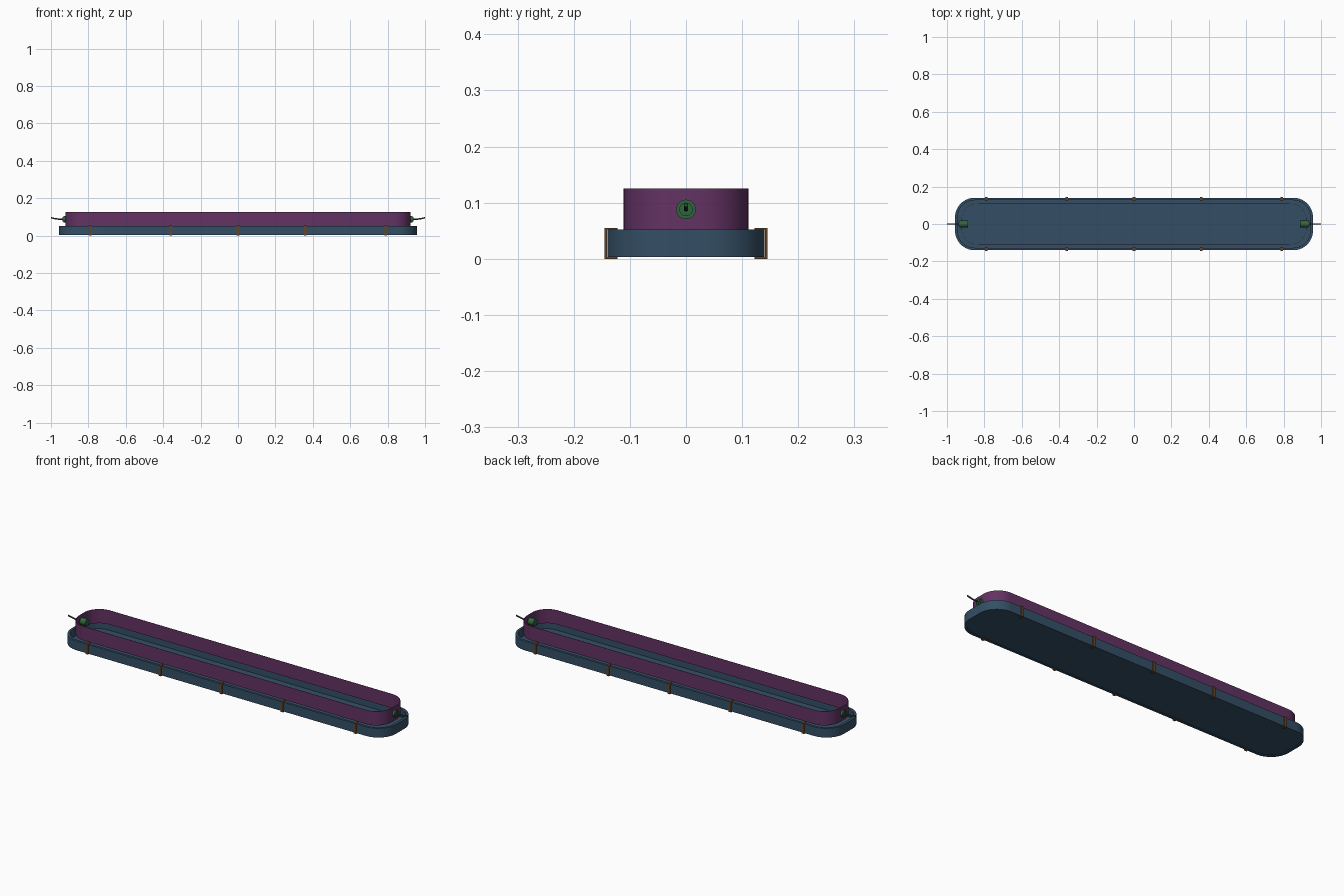
import bpy, bmesh, math
from mathutils import Matrix, Vector

if "Cube" in bpy.data.objects:
    bpy.data.objects.remove(bpy.data.objects["Cube"], do_unlink=True)


def material(name, colour):
    m = bpy.data.materials.new(name)
    m.use_nodes = True
    m.diffuse_color = (*colour, 1)
    m.node_tree.nodes["Principled BSDF"].inputs["Base Color"].default_value = (*colour, 1)
    return m


BLUE = material("slate blue", (0.034, 0.078, 0.13))
PURPLE = material("plum purple", (0.125, 0.032, 0.125))
BROWN = material("clip brown", (0.13, 0.058, 0.02))
GREEN = material("gland green", (0.03, 0.13, 0.045))
DARK_GREEN = material("cable green", (0.02, 0.06, 0.03))


def finish(name, bm, mat, smooth=True):
    bmesh.ops.recalc_face_normals(bm, faces=bm.faces)
    mesh = bpy.data.meshes.new(name)
    bm.to_mesh(mesh)
    bm.free()
    mesh.materials.append(mat)
    ob = bpy.data.objects.new(name, mesh)
    bpy.context.collection.objects.link(ob)
    if smooth:
        bpy.ops.object.select_all(action="DESELECT")
        ob.select_set(True)
        bpy.context.view_layer.objects.active = ob
        bpy.ops.object.shade_smooth_by_angle(angle=math.radians(35))
    return ob


def outline(hx, hy, radius, steps=14):
    """Rounded rectangle outline, counter-clockwise."""
    pts = []
    for q, (sx, sy) in enumerate([(1, 1), (-1, 1), (-1, -1), (1, -1)]):
        for i in range(steps + 1):
            a = (q + i / steps) * math.pi / 2
            pts.append((sx * (hx - radius) + radius * math.cos(a),
                        sy * (hy - radius) + radius * math.sin(a)))
    return pts


def rounded_shell(name, size, profile, mat, closed):
    """Carry an (inset, height) profile around a rounded rectangle."""
    hx, hy, r = size
    bm = bmesh.new()
    loops = [[bm.verts.new((x, y, z)) for x, y in outline(hx - d, hy - d, r - d)]
             for d, z in profile]
    pairs = list(zip(loops, loops[1:]))
    if closed:
        pairs.append((loops[-1], loops[0]))
    else:
        bm.faces.new(loops[0])
        bm.faces.new(loops[-1])
    for a, b in pairs:
        for i in range(len(a)):
            j = (i + 1) % len(a)
            bm.faces.new((a[i], a[j], b[j], b[i]))
    return finish(name, bm, mat)


# Open tray with a recessed underside, and the thin wall standing above it
rounded_shell("tray", (0.957, 0.14, 0.105),
              [(0.012, 0.006), (0.012, 0.003), (0, 0.003),
               (0, 0.052), (0.013, 0.052), (0.013, 0.009)], BLUE, False)
rounded_shell("upper_wall", (0.922, 0.111, 0.09),
              [(0, 0.05), (0, 0.125), (0.001, 0.125), (0.001, 0.05)], PURPLE, True)


# C-shaped clips gripping the tray rim
def clip(name, x, side, width=0.014):
    section = [(0.122, 0), (0.145, 0), (0.145, 0.055), (0.122, 0.055),
               (0.122, 0.052), (0.141, 0.052), (0.141, 0.003), (0.122, 0.003)]
    bm = bmesh.new()
    face = bm.faces.new([bm.verts.new((x - width / 2, side * y, z)) for y, z in section])
    out = bmesh.ops.extrude_face_region(bm, geom=[face])["geom"]
    bmesh.ops.translate(bm, vec=(width, 0, 0),
                        verts=[v for v in out if isinstance(v, bmesh.types.BMVert)])
    finish(name, bm, BROWN, smooth=False)


for side, label in ((-1, "front"), (1, "back")):
    for n, x in enumerate((-0.79, -0.36, 0, 0.36, 0.79)):
        clip(f"{label}_clip_{n + 1}", x, side)


# Cable glands through both ends, each with a short bent cable
def rod(bm, x0, x1, z, radius):
    place = Matrix.Translation(((x0 + x1) / 2, 0, z)) @ Matrix.Rotation(math.pi / 2, 4, "Y")
    bmesh.ops.create_cone(bm, cap_ends=True, segments=24, radius1=radius,
                          radius2=radius, depth=abs(x1 - x0), matrix=place)


for s, label in ((-1, "right"), (1, "left")):
    bm = bmesh.new()
    rod(bm, s * 0.888, s * 0.933, 0.088, 0.0175)
    rod(bm, s * 0.93, s * 0.937, 0.088, 0.012)
    finish(f"{label}_gland", bm, GREEN)

    path = [(0.9, 0.088), (0.94, 0.088), (0.96, 0.088), (0.98, 0.091), (1.0, 0.096)]
    bm = bmesh.new()
    rings = []
    for x, z in path:
        rings.append([bm.verts.new((s * x, 0.004 * math.cos(k * math.pi / 5),
                                    z + 0.004 * math.sin(k * math.pi / 5)))
                      for k in range(10)])
    for a, b in zip(rings, rings[1:]):
        for k in range(10):
            j = (k + 1) % 10
            bm.faces.new((a[k], a[j], b[j], b[k]))
    bm.faces.new(rings[0])
    bm.faces.new(rings[-1])
    finish(f"{label}_cable", bm, DARK_GREEN)
